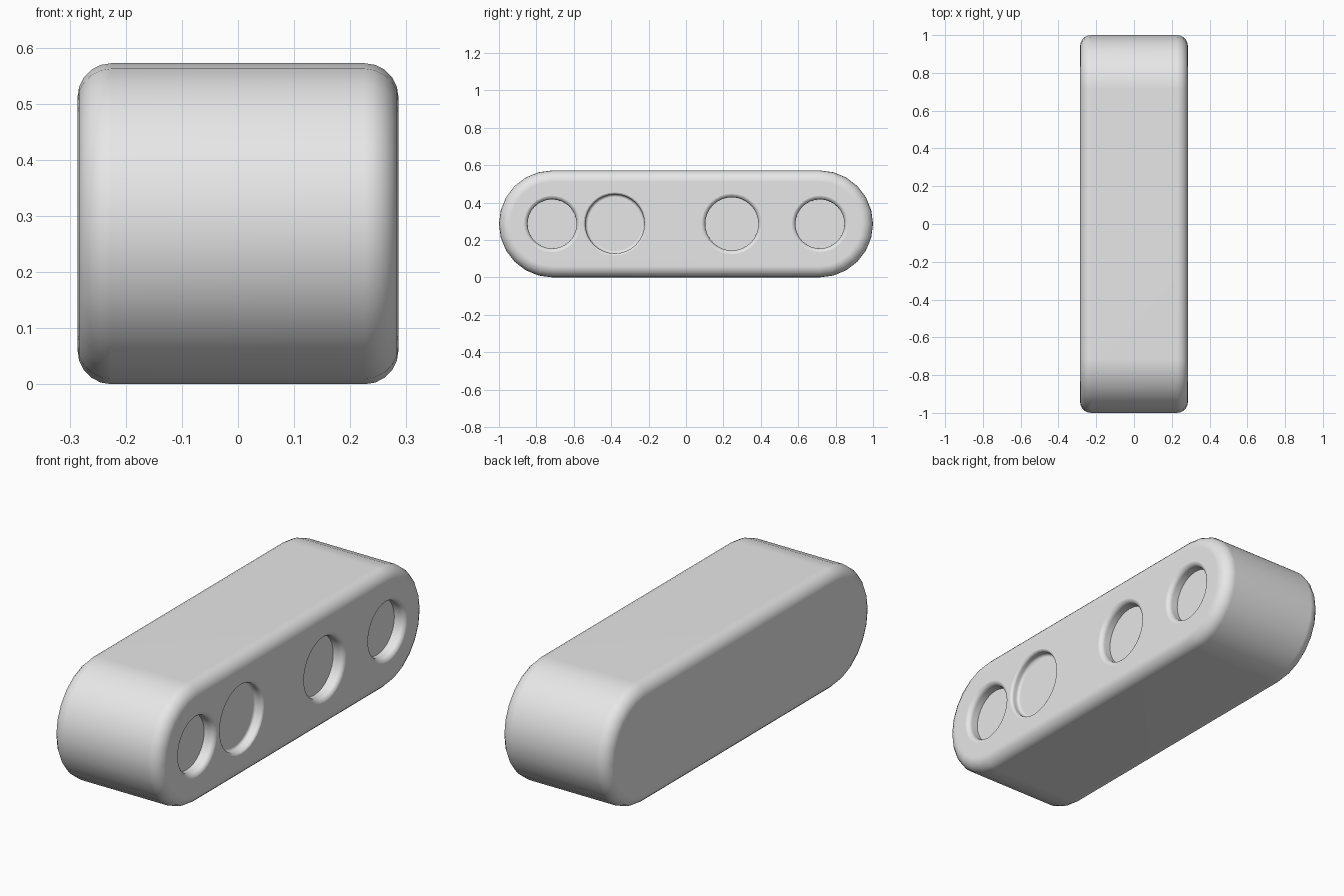
import bpy, bmesh, math

if "Cube" in bpy.data.objects:
    bpy.data.objects.remove(bpy.data.objects["Cube"])

R = 0.286          # end radius, half height and half width
HALF = 1.0 - R     # half length of the straight section
STEPS = 12         # segments in each rounded end
SIDES = 32         # sides of each round recess

grey = bpy.data.materials.new("plain grey")
grey.diffuse_color = (0.8, 0.8, 0.8, 1)
grey.use_nodes = True
grey.node_tree.nodes["Principled BSDF"].inputs["Base Color"].default_value = grey.diffuse_color


def new_object(name, bm):
    bmesh.ops.recalc_face_normals(bm, faces=bm.faces)
    mesh = bpy.data.meshes.new(name)
    bm.to_mesh(mesh)
    bm.free()
    obj = bpy.data.objects.new(name, mesh)
    bpy.context.collection.objects.link(obj)
    mesh.materials.append(grey)
    return obj


def loft(name, rings):
    """Join rings of equal point count and cap both ends."""
    bm = bmesh.new()
    loops = [[bm.verts.new(p) for p in ring] for ring in rings]
    n = len(loops[0])
    for a, b in zip(loops, loops[1:]):
        for i in range(n):
            j = (i + 1) % n
            bm.faces.new((a[i], a[j], b[j], b[i]))
    bm.faces.new(loops[0])
    bm.faces.new(loops[-1])
    return new_object(name, bm)


def stadium(x):
    pts = []
    for side, start in ((1, -math.pi / 2), (-1, math.pi / 2)):
        for i in range(STEPS + 1):
            a = start + math.pi * i / STEPS
            pts.append((x, side * HALF + R * math.cos(a), R + R * math.sin(a)))
    return pts


def circle(x, y, r):
    return [(x, y + r * math.cos(2 * math.pi * i / SIDES),
             R + r * math.sin(2 * math.pi * i / SIDES)) for i in range(SIDES)]


def recess_cutter(y, r, depth, lip, fillet):
    """Round cutter with a rolled lip and an optional rounded floor edge."""
    face = R + 0.0005
    profile = [(R + 0.1, r + lip)]
    for i in range(6):
        a = math.pi / 2 * i / 5
        profile.append((face - lip * (1 - math.cos(a)), r + lip * (1 - math.sin(a))))
    floor = R - depth
    if fillet:
        for i in range(6):
            a = math.pi / 2 * i / 5
            profile.append((floor + fillet * (1 - math.sin(a)),
                            r - fillet * (1 - math.cos(a))))
    else:
        profile.append((floor, r))
    return loft("recess_cutter", [circle(x, y, rad) for x, rad in profile])


# Rounded bar body
body = loft("body", [stadium(-R), stadium(R)])
bevel = body.modifiers.new("rounded_rim", 'BEVEL')
bevel.width = 0.06
bevel.segments = 5
bevel.limit_method = 'ANGLE'
bevel.angle_limit = math.radians(40)

# Four recesses on the right side: y, radius, depth, lip, floor fillet
for spec in ((-0.716, 0.131, 0.055, 0.024, 0),
             (-0.38, 0.158, 0.042, 0.014, 0.014),
             (0.245, 0.142, 0.055, 0.024, 0),
             (0.716, 0.131, 0.055, 0.024, 0)):
    cutter = recess_cutter(*spec)
    cutter.hide_render = True
    cutter.hide_set(True)
    cut = body.modifiers.new("recess", 'BOOLEAN')
    cut.operation = 'DIFFERENCE'
    cut.solver = 'EXACT'
    cut.object = cutter

# Apply the shaping, then smooth with crisp floor edges
bpy.context.view_layer.objects.active = body
body.select_set(True)
for name in [m.name for m in body.modifiers]:
    bpy.ops.object.modifier_apply(modifier=name)
for obj in [o for o in bpy.data.objects if o.name.startswith("recess_cutter")]:
    bpy.data.objects.remove(obj)
bpy.ops.object.shade_smooth_by_angle(angle=math.radians(40))
weighted = body.modifiers.new("flat_sides", 'WEIGHTED_NORMAL')
weighted.keep_sharp = True
